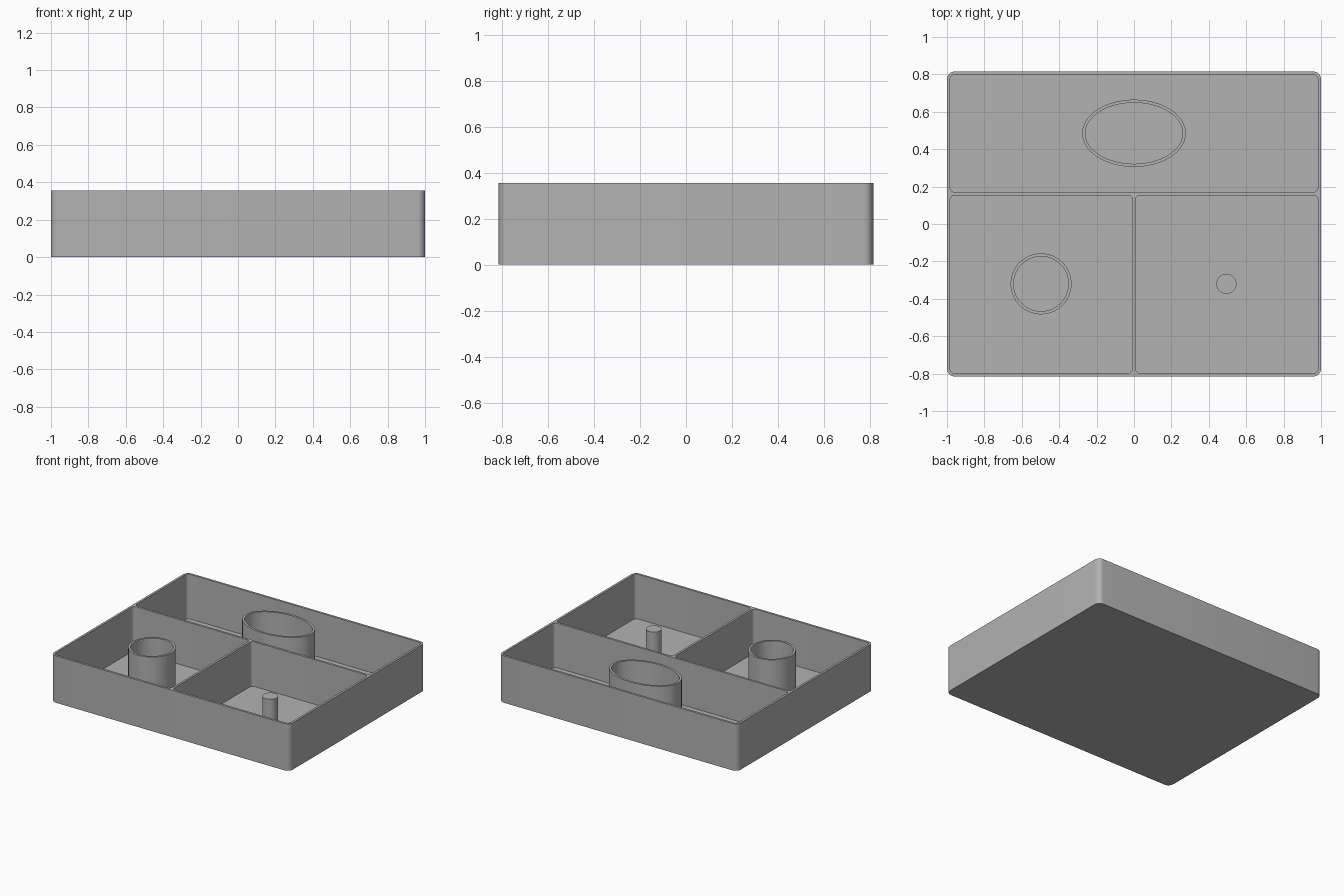
import bpy
import bmesh
from math import cos, sin, pi, radians

cube = bpy.data.objects.get("Cube")
if cube:
    bpy.data.objects.remove(cube, do_unlink=True)

HX, HY, H = 1.0, 0.815, 0.355   # half sizes and height of the tray
T = 0.0167                      # wall and floor thickness
DIV_Y = 0.162                   # middle of the cross divider

grey = bpy.data.materials.new("plain grey")
grey.use_nodes = True
colour = (0.45, 0.45, 0.45, 1)
grey.diffuse_color = colour
grey.node_tree.nodes["Principled BSDF"].inputs["Base Color"].default_value = colour


def rounded_rect(x0, x1, y0, y1, r, steps=8):
    """Counter-clockwise outline of a rectangle with round corners."""
    centres = [(x1 - r, y1 - r), (x0 + r, y1 - r), (x0 + r, y0 + r), (x1 - r, y0 + r)]
    return [(cx + r * cos((q + i / steps) * pi / 2), cy + r * sin((q + i / steps) * pi / 2))
            for q, (cx, cy) in enumerate(centres) for i in range(steps + 1)]


def ellipse(cx, cy, rx, ry, n=64):
    return [(cx + rx * cos(2 * pi * i / n), cy + ry * sin(2 * pi * i / n)) for i in range(n)]


def new_object(name, bm):
    mesh = bpy.data.meshes.new(name)
    bm.to_mesh(mesh)
    bm.free()
    mesh.materials.append(grey)
    ob = bpy.data.objects.new(name, mesh)
    bpy.context.collection.objects.link(ob)
    return ob


def prism(name, outline, z0, z1):
    bm = bmesh.new()
    base = bm.faces.new([bm.verts.new((x, y, z0)) for x, y in outline])
    top = bmesh.ops.extrude_face_region(bm, geom=[base], use_keep_orig=True)["geom"]
    bmesh.ops.translate(bm, vec=(0, 0, z1 - z0),
                        verts=[v for v in top if isinstance(v, bmesh.types.BMVert)])
    bmesh.ops.recalc_face_normals(bm, faces=bm.faces[:])
    return new_object(name, bm)


def tube(name, cx, cy, rx, ry, z0, z1):
    """Open ring with an inner and outer wall."""
    bm = bmesh.new()
    rings = [[bm.verts.new((x, y, z)) for x, y in ellipse(cx, cy, rx - inset, ry - inset)]
             for inset, z in ((0, z0), (0, z1), (T, z1), (T, z0))]
    n = len(rings[0])
    for a, b in zip(rings, rings[1:] + rings[:1]):
        for i in range(n):
            j = (i + 1) % n
            bm.faces.new((a[i], a[j], b[j], b[i]))
    bmesh.ops.recalc_face_normals(bm, faces=bm.faces[:])
    return new_object(name, bm)


# Tray body with three pockets cut from a solid block
tray = prism("tray", rounded_rect(-HX, HX, -HY, HY, 0.042), 0, H)
inner_x, inner_y = HX - T, HY - T
pockets = {
    "back_pocket_cutter": (-inner_x, inner_x, DIV_Y + T / 2, inner_y),
    "right_pocket_cutter": (-inner_x, -T / 2, -inner_y, DIV_Y - T / 2),
    "left_pocket_cutter": (T / 2, inner_x, -inner_y, DIV_Y - T / 2),
}
cutters = []
for name, rect in pockets.items():
    cutter = prism(name, rounded_rect(*rect, 0.025), T, H + 0.1)
    cutter.hide_render = True
    mod = tray.modifiers.new(name, "BOOLEAN")
    mod.operation, mod.solver, mod.object = "DIFFERENCE", "EXACT", cutter
    cutters.append(cutter)

# Apply the cuts and drop the cutters
graph = bpy.context.evaluated_depsgraph_get()
cut_mesh = bpy.data.meshes.new_from_object(tray.evaluated_get(graph))
tray.modifiers.clear()
tray.data = cut_mesh
for cutter in cutters:
    bpy.data.objects.remove(cutter, do_unlink=True)

# Standing features inside the pockets
z0 = T - 0.004
parts = [
    tray,
    tube("oval_ring", 0, 0.485, 0.277, 0.18, z0, H),
    tube("round_ring", -0.497, -0.32, 0.163, 0.163, z0, H),
    prism("pin", ellipse(0.494, -0.32, 0.054, 0.054, 40), z0, 0.25),
]

# Smooth the round walls, keep the rims sharp
bpy.ops.object.select_all(action="DESELECT")
for ob in parts:
    ob.select_set(True)
bpy.context.view_layer.objects.active = tray
bpy.ops.object.shade_smooth_by_angle(angle=radians(30))
